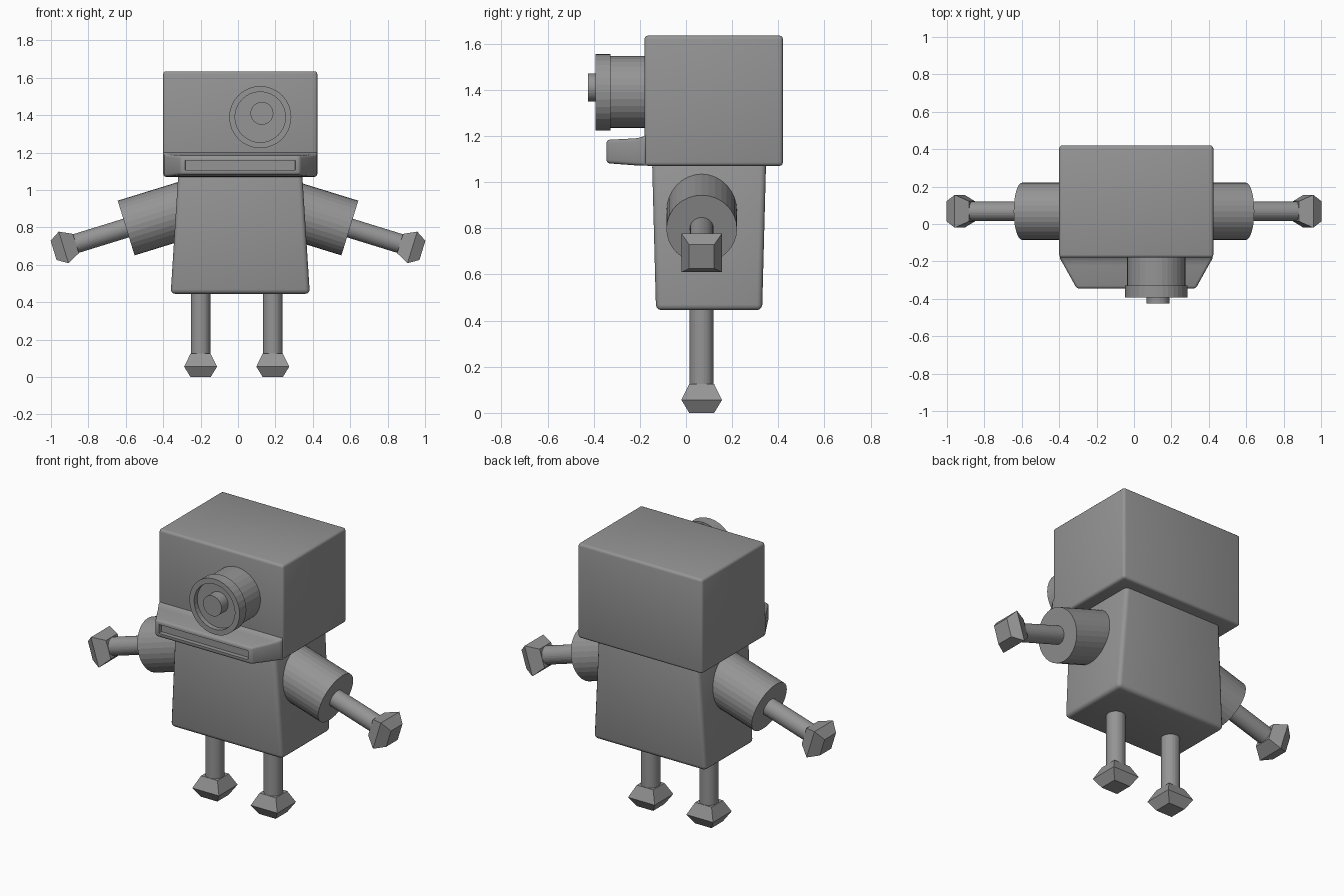
import bpy, bmesh
from math import radians
from mathutils import Matrix, Vector

if "Cube" in bpy.data.objects:
    bpy.data.objects.remove(bpy.data.objects["Cube"])

grey = bpy.data.materials.new("plain grey")
grey.use_nodes = True
COLOUR = (0.3, 0.3, 0.3, 1)
grey.diffuse_color = COLOUR
grey.node_tree.nodes["Principled BSDF"].inputs["Base Color"].default_value = COLOUR


def finish(name, bm, matrix=Matrix()):
    bmesh.ops.recalc_face_normals(bm, faces=bm.faces)
    bm.transform(matrix)
    mesh = bpy.data.meshes.new(name)
    bm.to_mesh(mesh)
    bm.free()
    mesh.materials.append(grey)
    obj = bpy.data.objects.new(name, mesh)
    bpy.context.collection.objects.link(obj)
    return obj


def loft(rings):
    """Closed skin through rings of points."""
    bm = bmesh.new()
    loops = [[bm.verts.new(p) for p in ring] for ring in rings]
    for a, b in zip(loops, loops[1:]):
        for i in range(len(a)):
            j = (i + 1) % len(a)
            bm.faces.new((a[i], a[j], b[j], b[i]))
    bm.faces.new(loops[0])
    bm.faces.new(loops[-1])
    bmesh.ops.recalc_face_normals(bm, faces=bm.faces)
    return bm


def rect(hx, hy, z):
    return [(-hx, -hy, z), (hx, -hy, z), (hx, hy, z), (-hx, hy, z)]


def round_edges(bm, width, segments=3, edges=None):
    bmesh.ops.bevel(bm, geom=edges or bm.edges[:], offset=width, segments=segments,
                    profile=0.5, affect='EDGES')


def cylinder(name, start, end, radius, recess=None, sides=32):
    """Cylinder between two points, optionally with a dished end."""
    start, end = Vector(start), Vector(end)
    axis = end - start
    bm = bmesh.new()
    bmesh.ops.create_cone(bm, cap_ends=True, segments=sides, radius1=radius,
                          radius2=radius, depth=axis.length)
    if recess:
        rim, depth = recess
        cap = max(bm.faces, key=lambda f: f.calc_center_median().z)
        bmesh.ops.inset_region(bm, faces=[cap], thickness=rim)
        ext = bmesh.ops.extrude_face_region(bm, geom=[cap])
        verts = [g for g in ext["geom"] if isinstance(g, bmesh.types.BMVert)]
        bmesh.ops.translate(bm, vec=(0, 0, -depth), verts=verts)
        if cap.is_valid:
            bm.faces.remove(cap)
    turn = axis.to_track_quat('Z', 'Y').to_matrix().to_4x4()
    return finish(name, bm, Matrix.Translation((start + end) / 2) @ turn)


def smooth(obj):
    bpy.ops.object.select_all(action='DESELECT')
    obj.select_set(True)
    bpy.context.view_layer.objects.active = obj
    bpy.ops.object.shade_smooth_by_angle(angle=radians(35))


MID = 0.012      # head and torso centre line
LIMB_Y = 0.068   # depth of arms and legs

# Head: rounded box
bm = loft([rect(0.412, 0.3, 1.07), rect(0.412, 0.3, 1.635)])
round_edges(bm, 0.016)
smooth(finish("head", bm, Matrix.Translation((MID, 0.12, 0))))

# Torso: wider at the bottom, slightly deeper at the top
bm = loft([rect(0.372, 0.23, 0.445), rect(0.331, 0.247, 1.09)])
round_edges(bm, 0.024)
smooth(finish("torso", bm, Matrix.Translation((MID, 0.1, 0))))

# Jaw: tapers forward, with a sunken mouth slot
def jaw_ring(hx, y, low, high):
    return [(-hx, y, low), (hx, y, low), (hx, y, high), (-hx, y, high)]


bm = loft([jaw_ring(0.405, -0.165, 1.072, 1.21), jaw_ring(0.408, -0.185, 1.072, 1.198),
           jaw_ring(0.393, -0.21, 1.072, 1.19), jaw_ring(0.318, -0.345, 1.082, 1.183)])
front_edges = [e for e in bm.edges if min(v.co.y for v in e.verts) < -0.2]
round_edges(bm, 0.014, edges=front_edges)
mouth = min(bm.faces, key=lambda f: f.calc_center_median().y)
bmesh.ops.inset_region(bm, faces=[mouth], thickness=0.014)
bmesh.ops.inset_region(bm, faces=[mouth], thickness=0.001, depth=-0.025)
smooth(finish("jaw", bm, Matrix.Translation((MID, 0, 0))))

# Single eye: barrel, dished rim and off-centre pupil
EX, EZ = 0.119, 1.39
cylinder("eye_barrel", (EX, -0.15, EZ), (EX, -0.34, EZ), 0.156)
cylinder("eye_rim", (EX, -0.328, EZ), (EX, -0.392, EZ), 0.166, recess=(0.031, 0.03))
cylinder("eye_pupil", (0.128, -0.35, 1.41), (0.128, -0.425, 1.41), 0.061)


# Hands and feet: square faceted blocks, tip at the local origin
def block(name, matrix):
    bm = loft([rect(0.054, 0.054, 0), rect(0.088, 0.088, 0.056), rect(0.054, 0.054, 0.125)])
    return finish(name, bm, matrix)


for side, sx, leg_x in (("left", 1, 0.186), ("right", -1, -0.2)):
    # Leg and foot
    cylinder(side + "_leg", (leg_x, LIMB_Y, 0.11), (leg_x, LIMB_Y, 0.48), 0.052)
    block(side + "_foot", Matrix.Translation((leg_x, LIMB_Y, 0)))

    # Arm sloping down and outward
    elbow = Vector((sx * 0.598, LIMB_Y, 0.797))
    out = Vector((sx * 0.955, 0, -0.295)).normalized()
    cylinder(side + "_upper_arm", elbow - out * 0.36, elbow, 0.153)
    cylinder(side + "_forearm", elbow - out * 0.02, elbow + out * 0.3, 0.052)
    turn = Matrix.Rotation(-sx * radians(90 - 17.2), 4, 'Y')
    block(side + "_hand", Matrix.Translation(elbow + out * 0.406) @ turn)
